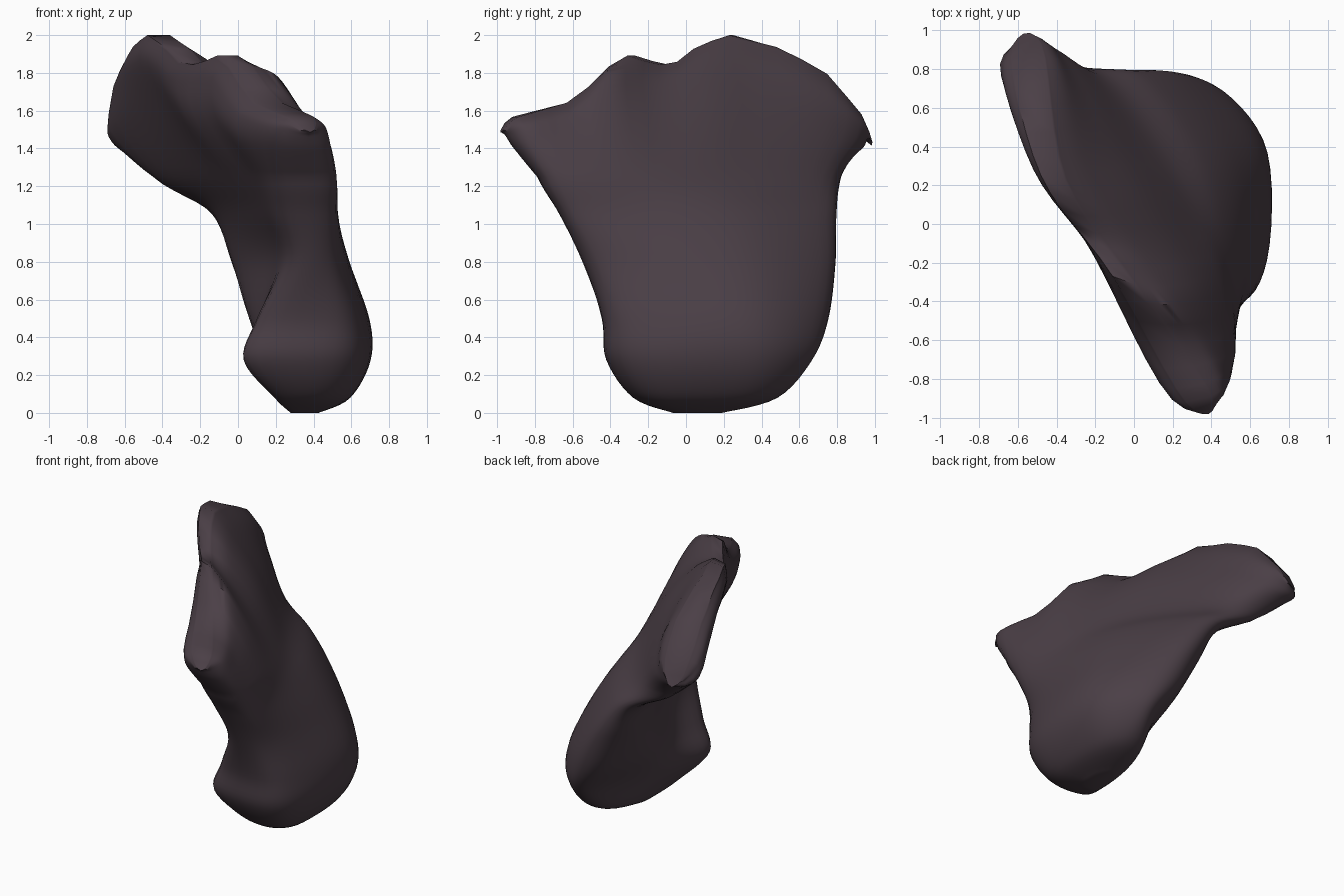
import bpy, bmesh, math
from mathutils import Vector

if "Cube" in bpy.data.objects:
    bpy.data.objects.remove(bpy.data.objects["Cube"])

# Each section: height, then 8 (x, y) points running front-left, front-right,
# two outer, back-right, back-left, two inner
LOWER = [
    (0.00, (.29,-.06),(.36,-.06),(.42,.00),(.42,.10),(.38,.18),(.33,.18),(.29,.10),(.28,.02)),
    (0.08, (.22,-.24),(.45,-.27),(.58,-.12),(.58,.28),(.48,.46),(.34,.46),(.24,.25),(.20,-.05)),
    (0.28, (.06,-.36),(.50,-.41),(.68,-.18),(.68,.36),(.50,.63),(.34,.63),(.17,.30),(.08,-.10)),
    (0.50, (.13,-.38),(.52,-.43),(.67,-.18),(.67,.36),(.42,.71),(.20,.71),(.06,.35),(.12,-.05)),
    (0.80, (.27,-.50),(.51,-.50),(.59,-.15),(.53,.35),(.25,.75),(.05,.75),(-.03,.48),(.17,-.08)),
    (1.05, (.23,-.61),(.50,-.63),(.51,-.25),(.38,.30),(.08,.74),(-.11,.76),(-.11,.46),(.11,-.20)),
]
# Above the base height the sections follow the crest line
UPPER = [
    (1.25, (.21,-.73),(.51,-.73),(.44,-.25),(.18,.30),(-.18,.77),(-.45,.77),(-.25,.42),(.03,-.28)),
    (1.57, (.19,-.86),(.49,-.82),(.30,-.30),(-.05,.30),(-.38,.89),(-.67,.82),(-.42,.33),(-.17,-.20)),
    (1.79, (.20,-.91),(.46,-.85),(.15,-.32),(-.23,.25),(-.43,.92),(-.68,.83),(-.52,.29),(-.20,-.17)),
    (1.90, (.27,-.92),(.40,-.89),(.00,-.31),(-.36,.23),(-.48,.93),(-.63,.87),(-.48,.25),(-.11,-.27)),
]
BASE, SPAN = 1.25, 0.65
CREST = [(-1.0,1.46),(-.93,1.56),(-.6,1.65),(-.43,1.79),(-.34,1.90),(-.28,1.89),(-.13,1.84),
         (-.02,1.86),(.06,1.93),(.15,1.97),(.24,2.0),(.5,1.93),(.72,1.8),(.9,1.58),(1.0,1.38)]
STEPS = 6


def crest(y):
    for (y0, z0), (y1, z1) in zip(CREST, CREST[1:]):
        if y <= y1:
            return z0 + (z1 - z0) * (y - y0) / (y1 - y0)
    return CREST[-1][1]


def spline(a, b, c, d, t):
    return b + (c - a) * (t / 2) + (a * 2 - b * 5 + c * 4 - d) * (t * t / 2) \
        + (b * 3 - a - c * 3 + d) * (t ** 3 / 2)


def smooth(points, closed):
    n, out = len(points), []
    at = (lambda i: points[i % n]) if closed else (lambda i: points[max(0, min(n - 1, i))])
    for i in range(n if closed else n - 1):
        out += [spline(at(i-1), at(i), at(i+1), at(i+2), k / STEPS) for k in range(STEPS)]
    return out if closed else out + [points[-1]]


# Smooth around each section, then along the height
rings = [smooth([Vector((x, y, s[0])) for x, y in s[1:]], True) for s in LOWER + UPPER]
columns = [smooth(list(col), False) for col in zip(*rings)]
count, rows = len(columns), len(columns[0])

bm = bmesh.new()
grid = []
for r in range(rows):
    ring = []
    for c in range(count):
        x, y, v = columns[c][r]
        # crest height is shared by opposite points so the top runs straight across
        across = columns[(STEPS - c) % count][r].y
        top = crest((y + across) / 2)
        z = v if v <= BASE else BASE + (v - BASE) / SPAN * (top - BASE)
        ring.append(bm.verts.new((x, y, max(z, 0))))
    grid.append(ring)
for lo, hi in zip(grid, grid[1:]):
    for c in range(count):
        d = (c + 1) % count
        bm.faces.new((lo[c], lo[d], hi[d], hi[c]))

# Caps: strips from the outer edge to the inner edge
for ring in (grid[0], grid[-1]):
    for k in range(3 * STEPS):
        bm.faces.new((ring[STEPS + k], ring[STEPS + k + 1], ring[-k - 1], ring[-k]))
    bm.faces.new(ring[0:STEPS + 1])
    bm.faces.new(ring[4 * STEPS:5 * STEPS + 1])
bmesh.ops.recalc_face_normals(bm, faces=bm.faces)

mesh = bpy.data.meshes.new("bone_body")
bm.to_mesh(mesh)
bm.free()
body = bpy.data.objects.new("bone_body", mesh)
bpy.context.collection.objects.link(body)

mat = bpy.data.materials.new("dark_bone")
mat.diffuse_color = (0.07, 0.05, 0.062, 1)
mat.use_nodes = True
mat.node_tree.nodes["Principled BSDF"].inputs["Base Color"].default_value = mat.diffuse_color
mesh.materials.append(mat)

bpy.context.view_layer.objects.active = body
body.select_set(True)
bpy.ops.object.shade_smooth_by_angle(angle=math.radians(50))
